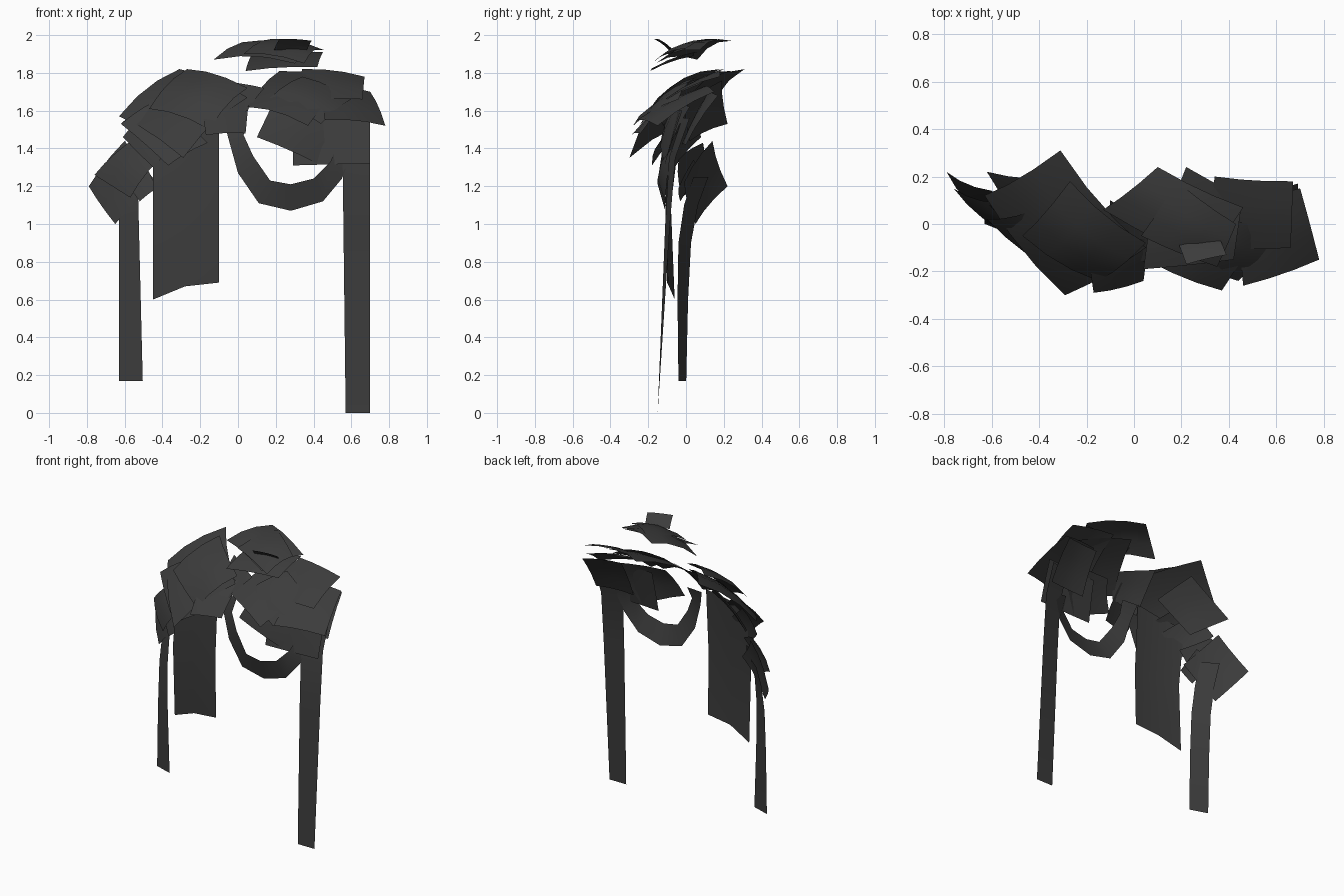
import bpy
import bmesh
from mathutils import Vector

cube = bpy.data.objects.get("Cube")
if cube:
    bpy.data.objects.remove(cube, do_unlink=True)


def make_material(name, colour):
    material = bpy.data.materials.new(name)
    material.use_nodes = True
    material.diffuse_color = colour
    material.node_tree.nodes["Principled BSDF"].inputs["Base Color"].default_value = colour
    return material


charcoal = make_material("charcoal", (.045, .045, .045, 1))


def finish(bm, name):
    """Turn a bmesh into a softly shaded charcoal object."""
    mesh = bpy.data.meshes.new(name)
    bm.to_mesh(mesh)
    bm.free()
    mesh.materials.append(charcoal)
    part = bpy.data.objects.new(name, mesh)
    bpy.context.collection.objects.link(part)
    bpy.context.view_layer.objects.active = part
    part.select_set(True)
    bpy.ops.object.shade_smooth_by_angle()
    part.select_set(False)
    return part


def surface(name, rows):
    """Skin a rectangular arrangement of points with quads."""
    bm = bmesh.new()
    verts = [[bm.verts.new(point) for point in row] for row in rows]
    for lower, upper in zip(verts, verts[1:]):
        for i in range(len(lower) - 1):
            bm.faces.new((lower[i], lower[i + 1], upper[i + 1], upper[i]))
    return finish(bm, name)


def sheet(name, a, b, c, d, bulge=.04, steps=3):
    """A four-cornered sheet, bowed upward between its corners."""
    a, b, c, d = map(Vector, (a, b, c, d))
    normal = (c - a).cross(d - b).normalized()
    if normal.z < 0:
        normal.negate()
    rows = []
    for j in range(steps + 1):
        t = j / steps
        row = []
        for i in range(steps + 1):
            s = i / steps
            point = a.lerp(b, s).lerp(d.lerp(c, s), t)
            lift = 2 * bulge * (s * (1 - s) + t * (1 - t))
            row.append(point + normal * lift)
        rows.append(row)
    return surface(name, rows)


def ribbon(name, left_edge, right_edge):
    """A strip of cloth between two matching edges."""
    return surface(name, list(zip(left_edge, right_edge)))


# Head: stacked sheets and a small upright flap
sheet("head_top_sheet", (-.13, .06, 1.87), (.1, .24, 1.97), (.46, .07, 1.92), (.3, -.16, 1.85), .06)
sheet("head_middle_sheet", (.03, -.05, 1.9), (.18, .18, 1.98), (.43, 0, 1.93), (.35, -.18, 1.85), .04)
sheet("head_lower_sheet", (.04, -.19, 1.81), (.07, .04, 1.89), (.45, .06, 1.91), (.42, -.15, 1.83), .02)
sheet("head_flap", (.19, -.09, 1.92), (.36, -.06, 1.91), (.39, -.13, 1.97), (.22, -.17, 1.98), .01)

# Right shoulder: two broad sheets with smaller ones beneath them
sheet("right_shoulder_main_sheet", (-.63, .12, 1.57), (-.31, .31, 1.82), (.05, -.1, 1.67), (-.29, -.3, 1.35), .07)
sheet("right_shoulder_upper_sheet", (-.47, -.05, 1.61), (-.27, .18, 1.82), (.05, -.08, 1.72), (-.15, -.24, 1.5), .06)
sheet("right_shoulder_back_sheet", (-.62, .22, 1.53), (-.33, .19, 1.76), (-.2, 0, 1.62), (-.46, .02, 1.44), .03)
sheet("right_shoulder_inner_sheet", (-.2, -.08, 1.66), (.06, -.06, 1.68), (.04, -.24, 1.48), (-.17, -.29, 1.47), .02)
sheet("right_shoulder_bridge_sheet", (-.1, .1, 1.76), (.14, -.04, 1.72), (.05, -.16, 1.6), (-.12, -.12, 1.52), .01)
sheet("right_shoulder_outer_sheet", (-.62, .02, 1.53), (-.42, .06, 1.66), (-.16, -.14, 1.43), (-.37, -.18, 1.31), .03)

# Right arm: shingled sheets down to the hanging strip
sheet("right_upper_arm_sheet", (-.61, .08, 1.46), (-.48, .06, 1.6), (-.3, -.08, 1.44), (-.45, -.06, 1.3), .02)
sheet("right_forearm_sheet", (-.79, .22, 1.2), (-.6, .14, 1.44), (-.43, -.01, 1.22), (-.65, .05, 1), .03)
sheet("right_elbow_sheet", (-.76, .15, 1.26), (-.58, .09, 1.43), (-.42, -.04, 1.34), (-.57, -.02, 1.14), .03)
sheet("right_wrist_sheet", (-.64, .08, 1.28), (-.5, .04, 1.34), (-.43, -.04, 1.19), (-.52, -.03, 1.12), .01)

# Left shoulder: overlapping sheets from top to bottom
sheet("left_shoulder_front_sheet", (.05, -.15, 1.62), (.22, .24, 1.81), (.58, .07, 1.74), (.37, -.28, 1.52), .05)
sheet("left_shoulder_small_sheet", (.16, -.12, 1.66), (.34, .06, 1.78), (.6, -.04, 1.66), (.44, -.24, 1.53), .04)
sheet("left_shoulder_back_sheet", (.34, .2, 1.82), (.67, .18, 1.78), (.66, -.1, 1.66), (.3, -.1, 1.64), .03)
sheet("left_shoulder_outer_sheet", (.42, .1, 1.73), (.7, .15, 1.7), (.78, -.15, 1.52), (.46, -.26, 1.55), .03)
sheet("left_shoulder_under_sheet", (.42, .12, 1.7), (.69, .17, 1.68), (.7, 0, 1.42), (.42, -.02, 1.42), .02)
sheet("left_chest_sheet", (.1, -.13, 1.46), (.19, -.04, 1.65), (.6, .02, 1.62), (.42, -.11, 1.32), .03)
sheet("left_lower_sheet", (.29, -.11, 1.31), (.3, -.05, 1.6), (.7, -.02, 1.6), (.7, -.11, 1.32), .005)

# Long strips hanging at both sides
heights = (0, .5, 1, 1.35, 1.56)
depths = (-.15, -.13, -.11, -.09, -.02)
ribbon("left_hanging_strip",
       [(.57 - .012 * z, y, z) for y, z in zip(depths, heights)],
       [(.7, y + .025 * z, z) for y, z in zip(depths, heights)])
heights = (.17, .6, .9, 1.1, 1.25)
depths = (-.04, -.045, -.04, -.01, .04)
ribbon("right_hanging_strip",
       [(-.63, y + .035 + .035 * z, z) for y, z in zip(depths, heights)],
       [(-.5 - .025 * z, y, z) for y, z in zip(depths, heights)])

# Wide folded panel beside the right strip
surface("hanging_panel", [
    [(-.45, -.06, .6), (-.28, -.09, .67), (-.1, -.1, .69)],
    [(-.45, -.08, 1.1), (-.28, -.11, 1.1), (-.1, -.11, 1.1)],
    [(-.45, -.03, 1.5), (-.28, -.08, 1.55), (-.1, -.08, 1.58)],
])

# Scarf-like loop sagging between the shoulders
ribbon("hanging_loop",
       [(-.08, -.06, 1.56), (-.05, -.09, 1.45), (0, -.1, 1.27), (.11, -.11, 1.11), (.28, -.11, 1.07),
        (.45, -.11, 1.12), (.55, -.1, 1.24), (.61, -.07, 1.4)],
       [(.04, -.07, 1.56), (.03, -.11, 1.47), (.08, -.13, 1.36), (.17, -.15, 1.23), (.28, -.15, 1.21),
        (.4, -.15, 1.24), (.49, -.13, 1.33), (.52, -.07, 1.41)])
